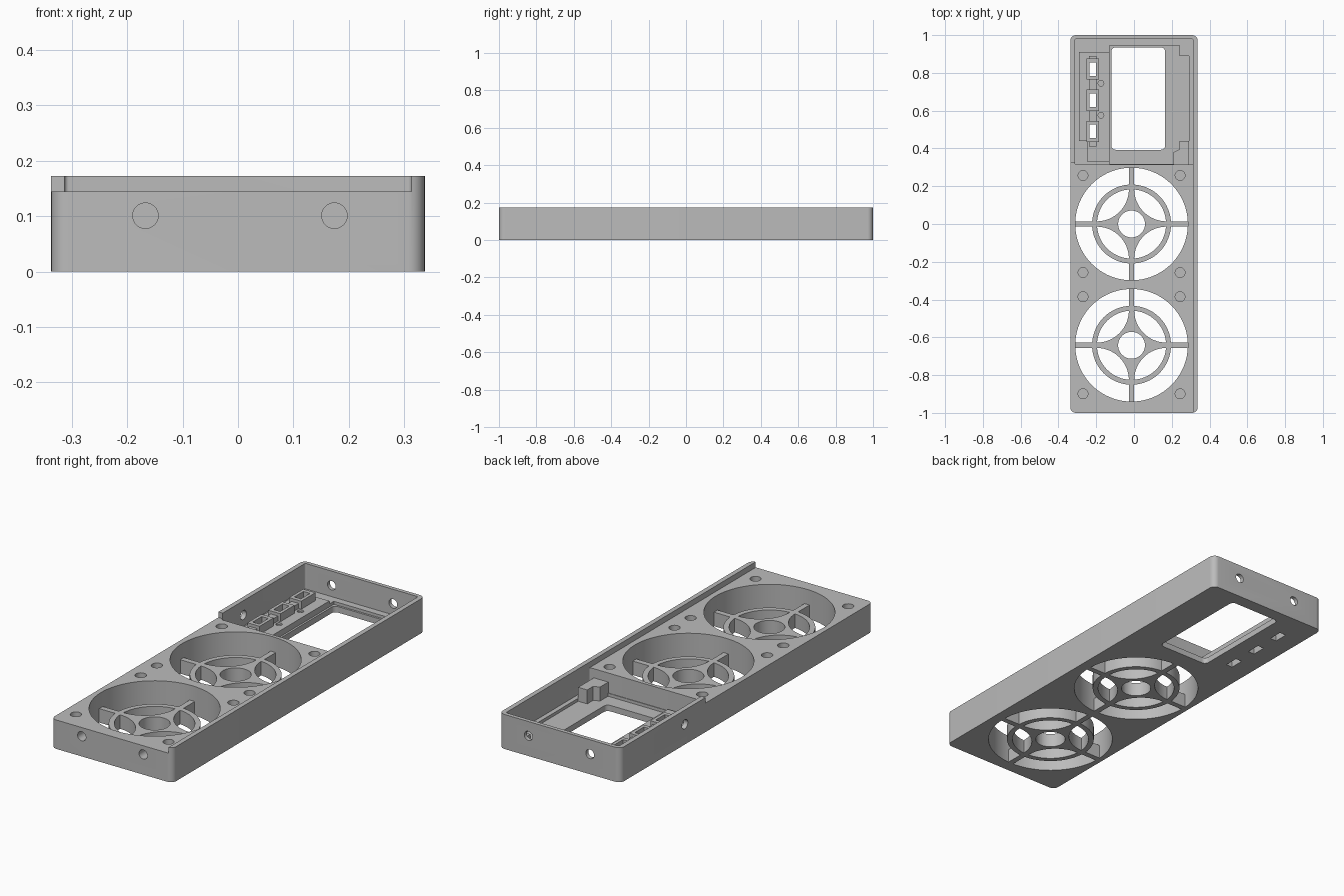
import bpy, bmesh
from math import cos, sin, pi, atan2, radians

if "Cube" in bpy.data.objects:
    bpy.data.objects.remove(bpy.data.objects["Cube"], do_unlink=True)

grey = bpy.data.materials.new("matte grey")
grey.use_nodes = True
grey.diffuse_color = (0.5, 0.5, 0.5, 1)
grey.node_tree.nodes["Principled BSDF"].inputs["Base Color"].default_value = (0.5, 0.5, 0.5, 1)


def finish(name, bm):
    bmesh.ops.recalc_face_normals(bm, faces=bm.faces[:])
    mesh = bpy.data.meshes.new(name)
    bm.to_mesh(mesh)
    bm.free()
    mesh.materials.append(grey)
    obj = bpy.data.objects.new(name, mesh)
    bpy.context.collection.objects.link(obj)
    return obj


def arc(cx, cy, r, a0, a1, n):
    steps = [a0 + (a1 - a0) * i / n for i in range(n + 1)]
    return [(cx + r * cos(a), cy + r * sin(a)) for a in steps]


def circle(cx, cy, r, n=64):
    return arc(cx, cy, r, 0, 2 * pi, n)[:-1]


def rect(x0, x1, y0, y1, r=0.0):
    if not r:
        return [(x0, y0), (x1, y0), (x1, y1), (x0, y1)]
    centres = [(x1 - r, y1 - r), (x0 + r, y1 - r), (x0 + r, y0 + r), (x1 - r, y0 + r)]
    return [p for i, c in enumerate(centres) for p in arc(*c, r, i * pi / 2, (i + 1) * pi / 2, 8)]


def prism(name, pts, z0, z1):
    bm = bmesh.new()
    face = bm.faces.new([bm.verts.new((x, y, z0)) for x, y in pts])
    top = bmesh.ops.extrude_face_region(bm, geom=[face])["geom"]
    verts = [v for v in top if isinstance(v, bmesh.types.BMVert)]
    bmesh.ops.translate(bm, verts=verts, vec=(0, 0, z1 - z0))
    return finish(name, bm)


def tube(name, outer, inner, z0, z1):
    # Prism with a matching hole: both loops have the same number of points
    bm = bmesh.new()
    loops = [[bm.verts.new((x, y, z)) for x, y in pts]
             for pts, z in ((outer, z0), (outer, z1), (inner, z1), (inner, z0))]
    n = len(outer)
    for k in range(4):
        a, b = loops[k], loops[(k + 1) % 4]
        for i in range(n):
            j = (i + 1) % n
            bm.faces.new((a[i], a[j], b[j], b[i]))
    return finish(name, bm)


def cut(target, cutter, keep=False):
    bpy.context.view_layer.objects.active = target
    mod = target.modifiers.new("cut", "BOOLEAN")
    mod.operation = "DIFFERENCE"
    mod.solver = "EXACT"
    mod.object = cutter
    bpy.ops.object.modifier_apply(modifier=mod.name)
    if not keep:
        bpy.data.objects.remove(cutter, do_unlink=True)


def side_hole(target, axis, x, y, depth):
    # Round hole through a wall, at the common hole height
    cutter = prism("hole_cutter", circle(0, 0, 0.023, 32), -depth, depth)
    cutter.rotation_euler = (pi / 2, 0, 0) if axis == "y" else (0, pi / 2, 0)
    cutter.location = (x, y, 0.101)
    bpy.context.view_layer.update()
    cut(target, cutter)


FAN_X, FANS = -0.013, (0.0, -0.642)
SLOTS = (0.82, 0.655, 0.49)
SLOT_X = -0.218
parts = []

# Housing: rounded slab, lowered fan deck, open electronics bay
body = prism("housing", rect(-0.337, 0.337, -1, 1, 0.03), 0, 0.173)
cut(body, prism("deck_cutter", rect(-1, 0.313, -2, 0.326), 0.145, 0.5))
cut(body, prism("bay_cutter", rect(-0.313, 0.313, 0.315, 0.98, 0.008), 0.045, 0.6))
cut(body, prism("pocket_cutter", rect(-0.13, 0.29, 0.318, 0.945), 0.03, 0.1))
cut(body, prism("window_cutter", rect(-0.12, 0.165, 0.393, 0.935, 0.022), -0.1, 0.2))

# Fan bores and blind screw holes
for fy in FANS:
    cut(body, prism("bore_cutter", circle(FAN_X, fy, 0.298, 96), -0.1, 0.3))
    for sx in (-1, 1):
        for sy in (-1, 1):
            cut(body, prism("screw_cutter",
                            circle(FAN_X + sx * 0.257, fy + sy * 0.257, 0.026, 32), 0.045, 0.3))

# Side holes: blind at the front, through at the back and the left bay wall
for x in (-0.167, 0.174):
    side_hole(body, "y", x, -1, 0.08)
    side_hole(body, "y", x, 1, 0.06)
side_hole(body, "x", -0.337, 0.49, 0.05)

# Button plate with slots and small pin holes
plate = prism("button_plate",
              [(-0.29, 0.44), (-0.25, 0.44), (-0.25, 0.33), (-0.13, 0.33),
               (-0.13, 0.91), (-0.29, 0.91)], 0.04, 0.06)
for y in SLOTS:
    slot = prism("slot_cutter", rect(SLOT_X - 0.018, SLOT_X + 0.018, y - 0.036, y + 0.036), -0.1, 0.2)
    cut(body, slot, keep=True)
    cut(plate, slot)
for y in (0.745, 0.575):
    cut(plate, prism("pin_cutter", circle(-0.175, y, 0.015, 24), 0.05, 0.1))
parts += [body, plate]

# Button guides joined by a rib
for i, y in enumerate(SLOTS):
    parts.append(tube(f"button_guide_{i + 1}",
                      rect(SLOT_X - 0.034, SLOT_X + 0.034, y - 0.056, y + 0.056),
                      rect(SLOT_X - 0.018, SLOT_X + 0.018, y - 0.036, y + 0.036), 0.058, 0.1))
edges = [0.89] + [y + s * 0.056 for y in SLOTS for s in (1, -1)] + [0.41]
for i in range(0, len(edges), 2):
    parts.append(prism(f"guide_rib_{i // 2 + 1}",
                       rect(SLOT_X - 0.02, SLOT_X + 0.02, edges[i + 1], edges[i]), 0.058, 0.085))

# Board supports at the right of the bay
parts.append(prism("board_post", [(0.21, 0.316), (0.29, 0.316), (0.29, 0.44), (0.24, 0.44),
                                  (0.24, 0.395), (0.21, 0.38)], 0.028, 0.1))
parts.append(prism("board_stop", rect(0.24, 0.295, 0.89, 0.95), 0.028, 0.05))

# Fan grilles: ring, curved star hub with a round hole, four spokes
GRILLE = 0.07
for i, fy in enumerate(FANS):
    parts.append(tube(f"grille_ring_{i + 1}", circle(FAN_X, fy, 0.209), circle(FAN_X, fy, 0.183),
                      0, GRILLE))
    quarter = arc(0.185, 0.185, 0.171, radians(269.2), radians(180.8), 16)
    star = []
    for k in range(4):
        c, s = cos(k * pi / 2), sin(k * pi / 2)
        star += [(x * c - y * s, x * s + y * c) for x, y in quarter]
    hole = [(0.071 * cos(atan2(y, x)), 0.071 * sin(atan2(y, x))) for x, y in star]
    move = lambda pts: [(x + FAN_X, y + fy) for x, y in pts]
    parts.append(tube(f"grille_hub_{i + 1}", move(star), move(hole), 0, GRILLE))
    for k in range(4):
        spoke = prism(f"grille_spoke_{i + 1}_{k + 1}", rect(0.182, 0.302, -0.014, 0.014), 0, GRILLE)
        spoke.rotation_euler.z = k * pi / 2
        spoke.location = (FAN_X, fy, 0)
        parts.append(spoke)

# Smooth the round walls and keep edges sharp
bpy.ops.object.select_all(action="DESELECT")
for obj in parts:
    obj.select_set(True)
bpy.context.view_layer.objects.active = body
bpy.ops.object.shade_smooth_by_angle(angle=radians(30))
